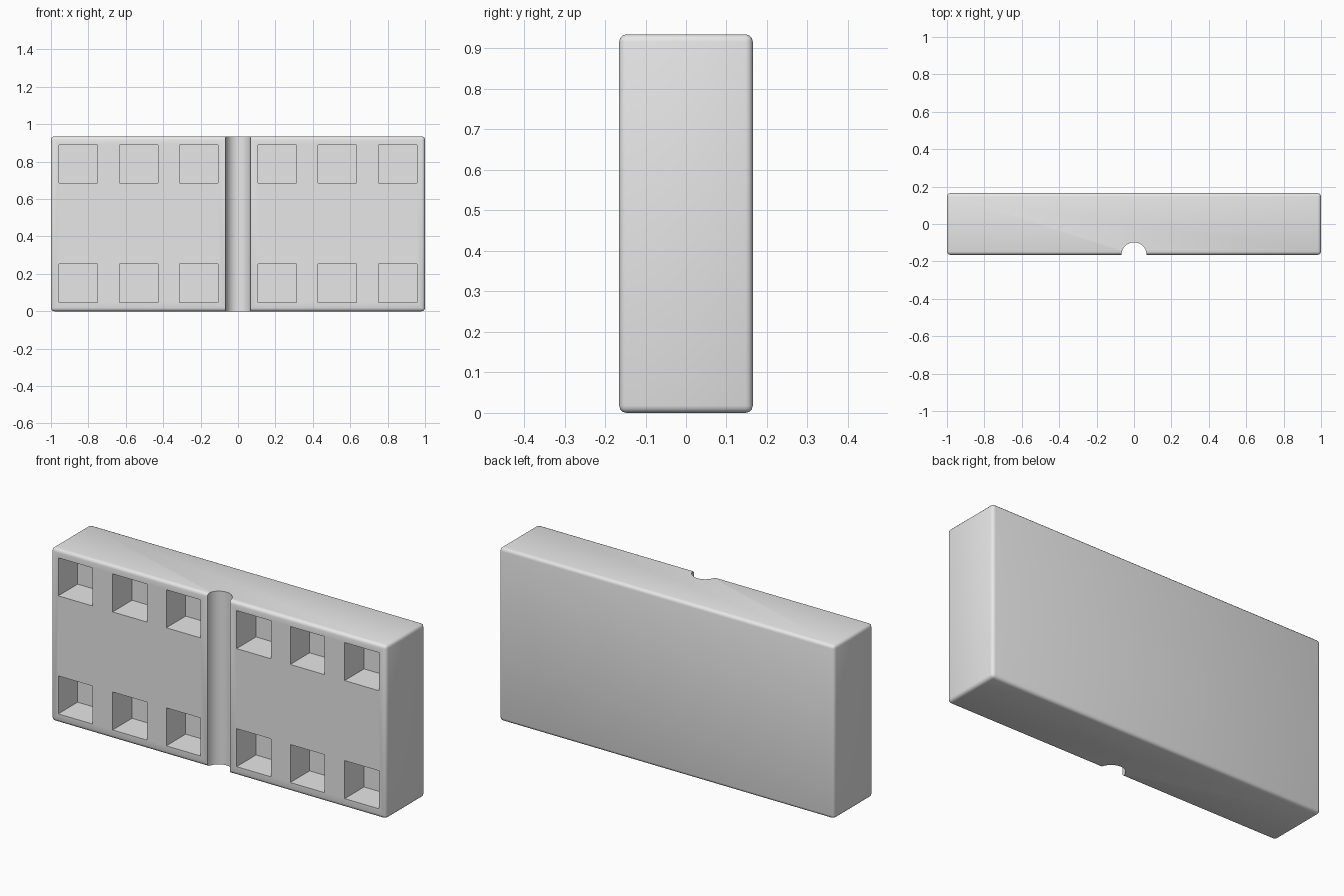
import bpy, bmesh, math
from mathutils import Matrix, Vector

if "Cube" in bpy.data.objects:
    bpy.data.objects.remove(bpy.data.objects["Cube"])

W, D, H = 2.0, 0.33, 0.935      # overall block size
EDGE = 0.018                    # rounded edge radius
POCKET, DEPTH = 0.205, 0.165    # square pocket size and depth
GROOVE = 0.067                  # groove radius

grey = bpy.data.materials.new("plain grey")
grey.diffuse_color = (0.8, 0.8, 0.8, 1)
grey.use_nodes = True
grey.node_tree.nodes["Principled BSDF"].inputs["Base Color"].default_value = grey.diffuse_color


def add_box(bm, centre, size):
    m = Matrix.Translation(centre) @ Matrix.Diagonal(Vector((*size, 1)))
    bmesh.ops.create_cube(bm, size=1, matrix=m)


def make_object(name, bm):
    mesh = bpy.data.meshes.new(name)
    bm.to_mesh(mesh)
    bm.free()
    mesh.materials.append(grey)
    obj = bpy.data.objects.new(name, mesh)
    bpy.context.collection.objects.link(obj)
    return obj


# Block with rounded edges
bm = bmesh.new()
add_box(bm, (0, 0, H / 2), (W, D, H))
bmesh.ops.bevel(bm, geom=bm.edges[:], offset=EDGE, segments=3,
                profile=0.5, affect='EDGES')
block = make_object("block", bm)

# Cutter: two rows of square pockets and the vertical half-round groove
bm = bmesh.new()
for x in (0.21, 0.53, 0.855):
    for side in (-1, 1):
        for z in (0.15, 0.787):
            add_box(bm, (side * x, -D / 2, z), (POCKET, 2 * DEPTH, POCKET))
bmesh.ops.create_cone(bm, cap_ends=True, segments=32, radius1=GROOVE,
                      radius2=GROOVE, depth=H + 0.2,
                      matrix=Matrix.Translation((0, -D / 2, H / 2)))
cutter = make_object("pocket_cutter", bm)
cutter.hide_render = True

# Cut the block, then shade it smooth with sharp edges kept
cut = block.modifiers.new("cut", 'BOOLEAN')
cut.operation = 'DIFFERENCE'
cut.solver = 'EXACT'
cut.object = cutter
bpy.ops.object.select_all(action='DESELECT')
block.select_set(True)
bpy.context.view_layer.objects.active = block
bpy.ops.object.modifier_apply(modifier=cut.name)
bpy.data.objects.remove(cutter)
bpy.ops.object.shade_smooth_by_angle(angle=math.radians(35))
